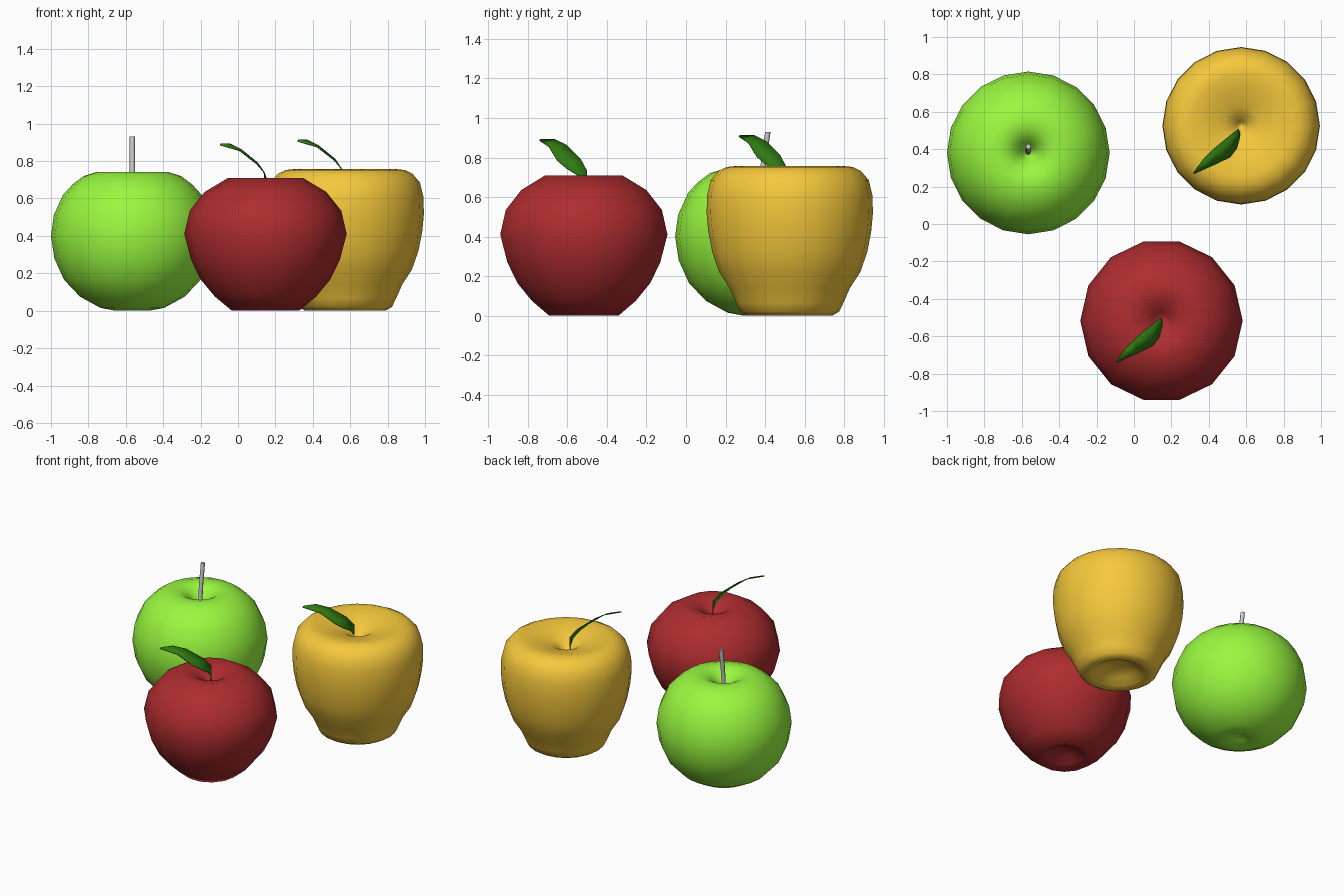
import bpy, bmesh, math
from mathutils import Vector

if "Cube" in bpy.data.objects:
    bpy.data.objects.remove(bpy.data.objects["Cube"])


def material(name, rgb):
    m = bpy.data.materials.new(name)
    m.diffuse_color = (*rgb, 1)
    m.use_nodes = True
    m.node_tree.nodes["Principled BSDF"].inputs["Base Color"].default_value = m.diffuse_color
    return m


def finish(name, bm, mat=None, angle=180):
    bmesh.ops.recalc_face_normals(bm, faces=bm.faces)
    me = bpy.data.meshes.new(name)
    bm.to_mesh(me)
    bm.free()
    ob = bpy.data.objects.new(name, me)
    bpy.context.collection.objects.link(ob)
    if mat:
        me.materials.append(mat)
    for o in bpy.context.selected_objects:
        o.select_set(False)
    ob.select_set(True)
    bpy.context.view_layer.objects.active = ob
    bpy.ops.object.shade_smooth_by_angle(angle=math.radians(angle))
    return ob


def lathe(name, profile, sides, centre, mat):
    """Turn (radius, height) points, first and last on the axis, into a body."""
    bm = bmesh.new()
    cx, cy = centre
    rings = []
    for r, z in profile[1:-1]:
        rings.append([bm.verts.new((cx + r * math.cos(2 * math.pi * i / sides),
                                    cy + r * math.sin(2 * math.pi * i / sides), z))
                      for i in range(sides)])
    low = bm.verts.new((cx, cy, profile[0][1]))
    high = bm.verts.new((cx, cy, profile[-1][1]))
    for i in range(sides):
        j = (i + 1) % sides
        bm.faces.new((low, rings[0][j], rings[0][i]))
        bm.faces.new((high, rings[-1][i], rings[-1][j]))
        for a, b in zip(rings, rings[1:]):
            bm.faces.new((a[i], a[j], b[j], b[i]))
    return finish(name, bm, mat)


def leaf(name, offset, mat):
    """Curled leaf strip lofted between its two edges, rising from a thin stalk."""
    left = [(.142, -.508, .60), (.142, -.503, .68), (.142, -.502, .735), (.105, -.532, .79),
            (.016, -.604, .862), (-.045, -.665, .892), (-.094, -.733, .892)]
    right = [(.150, -.516, .60), (.150, -.516, .67), (.150, -.55, .71), (.135, -.605, .745),
             (.100, -.652, .785), (.010, -.695, .855), (-.096, -.742, .886)]
    bm = bmesh.new()
    off = Vector(offset)
    rows = [[bm.verts.new(Vector(p) + off) for p in (a, b)] for a, b in zip(left, right)]
    for a, b in zip(rows, rows[1:]):
        bm.faces.new((a[0], a[1], b[1], b[0]))
    ob = finish(name, bm, mat, 60)
    sol = ob.modifiers.new("thickness", 'SOLIDIFY')
    sol.thickness = 0.005
    sol.offset = 0


def tube(name, path, radius, sides=8):
    bm = bmesh.new()
    rings = [[bm.verts.new((x + radius * math.cos(2 * math.pi * i / sides),
                            y + radius * math.sin(2 * math.pi * i / sides), z))
              for i in range(sides)] for x, y, z in path]
    for a, b in zip(rings, rings[1:]):
        for i in range(sides):
            j = (i + 1) % sides
            bm.faces.new((a[i], a[j], b[j], b[i]))
    bm.faces.new(rings[0][::-1])
    bm.faces.new(rings[-1])
    finish(name, bm, None, 50)


green = material("green_skin", (.32, .94, .05))
red = material("red_skin", (.42, .025, .028))
yellow = material("yellow_skin", (.92, .58, .045))
leaf_green = material("leaf_green", (.03, .2, .006))

# Green apple: round, with a narrow stem dimple
lathe("green_apple", [
    (0, .03), (.04, .02), (.09, 0), (.17, .015), (.28, .075), (.365, .165), (.417, .28),
    (.435, .40), (.42, .51), (.37, .62), (.32, .675), (.26, .72), (.19, .742), (.13, .74),
    (.08, .71), (.045, .67), (.02, .63), (0, .61)], 20, (-.565, .38), green)
tube("green_apple_stem", [(-.565, .382, .58), (-.565, .386, .70), (-.565, .395, .80),
                          (-.565, .414, .93)], .014)

# Red apple: coarser body with fourteen sides
lathe("red_apple", [
    (0, .065), (.06, .055), (.12, .02), (.18, 0), (.27, .075), (.345, .165), (.397, .27),
    (.434, .41), (.405, .535), (.325, .635), (.20, .71), (.11, .69), (.045, .645),
    (0, .60)], 14, (.147, -.517), red)
leaf("red_apple_leaf", (0, 0, 0), leaf_green)

# Yellow apple: broad shoulders tapering to a waisted foot
lathe("yellow_apple", [
    (0, .07), (.06, .07), (.12, .045), (.17, .01), (.215, 0), (.25, .02), (.272, .065),
    (.305, .14), (.357, .22), (.392, .32), (.413, .43), (.421, .52), (.418, .61),
    (.40, .685), (.36, .732), (.32, .752), (.27, .757), (.19, .737), (.10, .715),
    (.05, .685), (.02, .65), (0, .63)], 20, (.573, .525), yellow)
leaf("yellow_apple_leaf", (.414, 1.009, .02), leaf_green)
